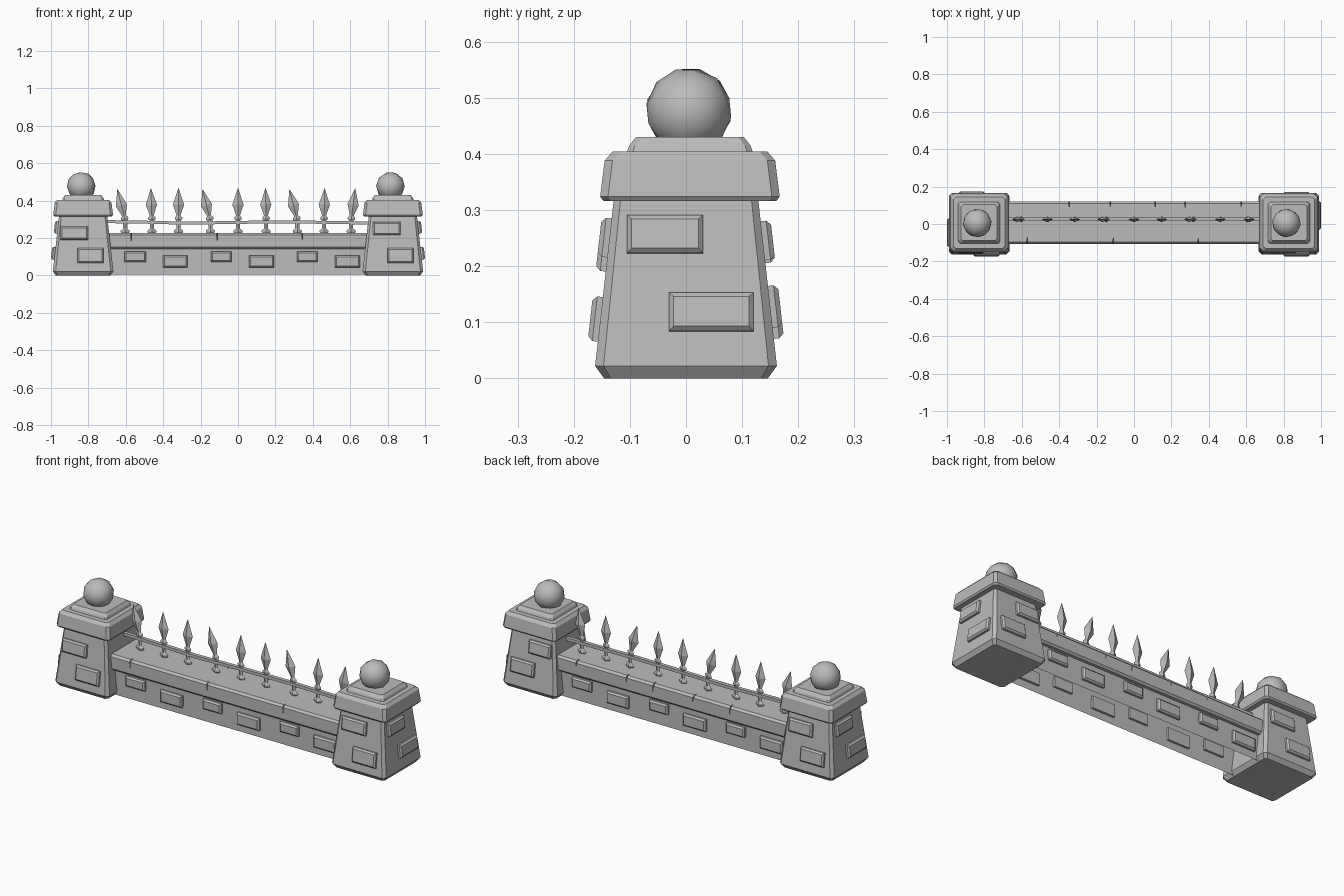
import bpy, bmesh, math
from mathutils import Matrix, Vector

if "Cube" in bpy.data.objects:
    bpy.data.objects.remove(bpy.data.objects["Cube"])

stone = bpy.data.materials.new("grey_stone")
stone.diffuse_color = (0.5, 0.5, 0.5, 1)
stone.use_nodes = True
stone.node_tree.nodes["Principled BSDF"].inputs["Base Color"].default_value = stone.diffuse_color
T, R = Matrix.Translation, Matrix.Rotation


def loft(bm, loops, M=Matrix(), caps=(True, True)):
    """Skin a stack of point loops, optionally capping start and end."""
    rings = [[bm.verts.new(M @ Vector(p)) for p in loop] for loop in loops]
    n = len(rings[0])
    for a, b in zip(rings, rings[1:]):
        for i in range(n):
            j = (i + 1) % n
            bm.faces.new((a[i], a[j], b[j], b[i]))
    if caps[0]:
        bm.faces.new(rings[0][::-1])
    if caps[1]:
        bm.faces.new(rings[-1])


def rect(z, hx, hy, c=0.0):
    """Rectangle loop at height z with optionally clipped corners."""
    if c == 0:
        return [(-hx, -hy, z), (hx, -hy, z), (hx, hy, z), (-hx, hy, z)]
    return [(-hx + c, -hy, z), (hx - c, -hy, z), (hx, -hy + c, z), (hx, hy - c, z),
            (hx - c, hy, z), (-hx + c, hy, z), (-hx, hy - c, z), (-hx, -hy + c, z)]


def diamond(z, r, flat):
    return [(r, 0, z), (0, r * flat, z), (-r, 0, z), (0, -r * flat, z)]


def finish(name, bm):
    bmesh.ops.recalc_face_normals(bm, faces=bm.faces)
    me = bpy.data.meshes.new(name)
    bm.to_mesh(me)
    bm.free()
    me.materials.append(stone)
    ob = bpy.data.objects.new(name, me)
    bpy.context.collection.objects.link(ob)
    return ob


def brick(bm, w, h, M):
    """Raised block with a bevelled face; M maps its local z to the wall normal."""
    loft(bm, [rect(-0.012, w / 2, h / 2), rect(0.010, w / 2, h / 2),
              rect(0.018, w / 2 - 0.008, h / 2 - 0.008)], M)


# pillar bricks: (u0, u1, z0, z1), u running to the right of each face
SIDE = [(-0.105, 0.03, 0.222, 0.29), (-0.03, 0.12, 0.083, 0.152)]
BACK = [(-0.11, 0.03, 0.205, 0.275), (-0.03, 0.11, 0.07, 0.145)]
PILLARS = {
    "left": (-0.828, {0: [(-0.12, 0.025, 0.19, 0.26), (-0.03, 0.11, 0.065, 0.145)],
                      180: BACK, 270: SIDE}),
    "right": (0.828, {0: [(-0.105, 0.04, 0.215, 0.285), (-0.03, 0.11, 0.065, 0.145)],
                      90: SIDE,
                      180: [(-0.01, 0.12, 0.21, 0.28), (-0.11, 0.03, 0.09, 0.165)]}),
}
SLOPE = 0.113

for side, (cx, faces) in PILLARS.items():
    # tapered pillar shaft
    bm = bmesh.new()
    loft(bm, [rect(0, 0.146, 0.146, 0.012), rect(0.022, 0.162, 0.162, 0.015),
              rect(0.325, 0.128, 0.128, 0.012)], T((cx, 0, 0)))
    finish(side + "_pillar", bm)

    # bricks lying on the sloped faces
    bm = bmesh.new()
    for angle, items in faces.items():
        for u0, u1, z0, z1 in items:
            z = (z0 + z1) / 2
            d = 0.162 - (z - 0.022) * SLOPE
            M = (T((cx, 0, 0)) @ R(math.radians(angle), 4, 'Z')
                 @ T(((u0 + u1) / 2, -d, z))
                 @ R(math.pi / 2 - math.atan(SLOPE), 4, 'X'))
            brick(bm, u1 - u0, z1 - z0, M)
    finish(side + "_pillar_bricks", bm)

    # cap slab and upper step
    bm = bmesh.new()
    M = T((cx, 0.007, 0))
    loft(bm, [rect(z, h, h, 0.014) for z, h in
              ((0.316, 0.154), (0.324, 0.160), (0.388, 0.152), (0.404, 0.138))], M)
    loft(bm, [rect(z, h, h, 0.010) for z, h in
              ((0.400, 0.113), (0.415, 0.108), (0.430, 0.096))], M)
    finish(side + "_pillar_cap", bm)

    # stone ball
    bm = bmesh.new()
    bx = -0.838 if cx < 0 else 0.815
    bmesh.ops.create_icosphere(bm, subdivisions=2, radius=0.077,
                               matrix=T((bx, 0.005, 0.477)) @ R(0.3, 4, 'X') @ R(cx, 4, 'Z'))
    for f in bm.faces:
        f.smooth = True
    finish(side + "_ball", bm)

# low wall between the pillars, open underneath
bm = bmesh.new()
loft(bm, [rect(0.004, 0.70, 0.090), rect(0.16, 0.70, 0.088)], T((0, 0.007, 0)), (False, True))
finish("wall_body", bm)

# wall bricks, repeated on the back by a half turn
bm = bmesh.new()
for angle in (0, math.pi):
    for x, z, w, h in ((-0.55, 0.10, 0.115, 0.055), (-0.335, 0.075, 0.13, 0.065),
                       (-0.09, 0.10, 0.11, 0.055), (0.125, 0.075, 0.135, 0.065),
                       (0.37, 0.10, 0.11, 0.055), (0.585, 0.075, 0.135, 0.065)):
        M = T((0, 0.007, 0)) @ R(angle, 4, 'Z') @ T((x, -0.089, z)) @ R(math.pi / 2, 4, 'X')
        brick(bm, w, h, M)
finish("wall_bricks", bm)

# coping slab along the wall top
bm = bmesh.new()
loft(bm, [rect(z, 0.70, h) for z, h in
          ((0.142, 0.104), (0.152, 0.113), (0.215, 0.113), (0.226, 0.102))], T((0, 0.007, 0)))
coping = finish("coping", bm)

# wedge cracks cut into the coping edges
bm = bmesh.new()
for x, s in ((-0.575, -1), (-0.115, -1), (0.34, -1),
             (-0.35, 1), (-0.13, 1), (0.11, 1), (0.27, 1), (0.57, 1)):
    y = 0.007 + s * 0.125
    loft(bm, [[(x - 0.007, y, 0.24), (x + 0.007, y, 0.24), (x + 0.004, y - s * 0.055, 0.24)],
              [(x + 0.003, y, 0.185), (x + 0.006, y, 0.185), (x + 0.005, y - s * 0.02, 0.185)]])
cutter = finish("crack_cutter", bm)
cutter.hide_render = True
cutter.hide_viewport = True
mod = coping.modifiers.new("cracks", 'BOOLEAN')
mod.operation = 'DIFFERENCE'
mod.solver = 'EXACT'
mod.object = cutter

# slightly bent rail
bm = bmesh.new()
path = ((-0.72, 0.288), (-0.46, 0.284), (-0.27, 0.279), (0.0, 0.284), (0.3, 0.286), (0.72, 0.280))
loft(bm, [[(x, 0.025 + a * 0.010, z + b * 0.008) for a, b in ((-1, -1), (1, -1), (1, 1), (-1, 1))]
          for x, z in path])
finish("rail", bm)

# spear spikes: base x and lean of the head in degrees
SPIKES = ((-0.603, -14), (-0.46, -2), (-0.318, 0), (-0.148, -14), (0, 0),
          (0.15, -1), (0.317, -14), (0.46, 1), (0.605, 7))
for i, (x, lean) in enumerate(SPIKES):
    bm = bmesh.new()
    M = T((x, 0.025, 0))
    loft(bm, [diamond(z, r, 0.6) for z, r in
              ((0.220, 0.012), (0.232, 0.024), (0.240, 0.024), (0.250, 0.011), (0.300, 0.011))], M)
    M = M @ T((0, 0, 0.293)) @ R(math.radians(lean), 4, 'Y')
    loft(bm, [diamond(z, r, 0.5) for z, r in
              ((0, 0.011), (0.008, 0.020), (0.016, 0.020), (0.026, 0.011),
               (0.036, 0.013), (0.085, 0.030), (0.172, 0.001))], M)
    finish("spike_%d" % (i + 1), bm)
